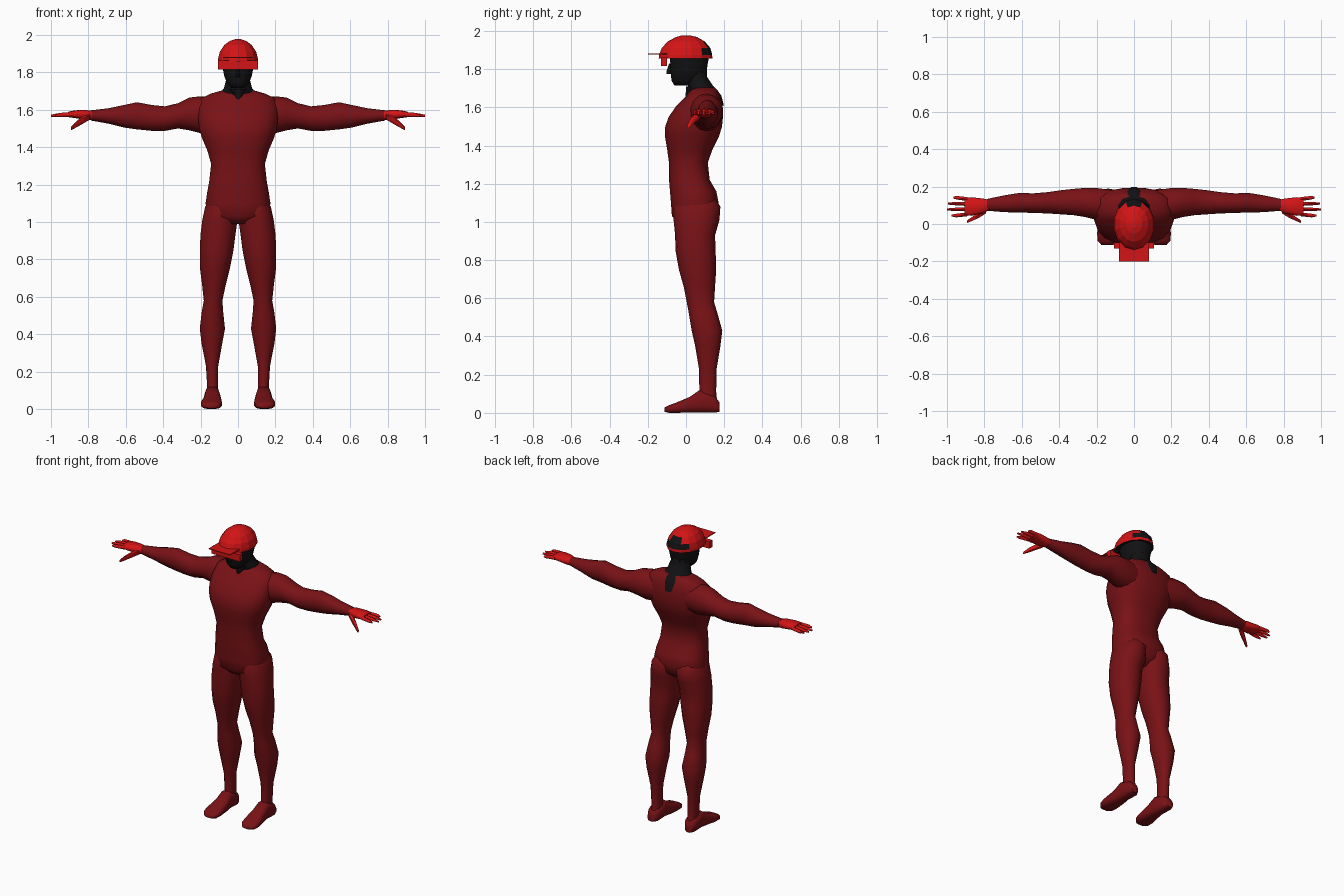
import bpy, bmesh, math


def material(name, rgb):
    m = bpy.data.materials.new(name)
    m.diffuse_color = (*rgb, 1)
    return m


SUIT = material("dark red suit", (0.19, 0.006, 0.008))
RED = material("bright red", (0.65, 0.007, 0.008))
BLACK = material("black", (0.006, 0.006, 0.007))


def loft(name, axis, sections, mats, sides=16, power=2.0, mirror=False, smooth=60):
    """Closed tube; each section is (position, lo_a, hi_a, lo_b, hi_b) across the axis."""
    order = {"x": (0, 1, 2), "y": (1, 0, 2), "z": (2, 0, 1)}[axis]
    bm = bmesh.new()
    rings = []
    for pos, a0, a1, b0, b1 in sections:
        ring = []
        for i in range(sides):
            t = 2 * math.pi * (i + 0.5) / sides
            c, s = math.cos(t), math.sin(t)
            c = math.copysign(abs(c) ** (2 / power), c)
            s = math.copysign(abs(s) ** (2 / power), s)
            co = [0, 0, 0]
            co[order[0]] = pos
            co[order[1]] = (a0 + a1) / 2 + (a1 - a0) / 2 * c
            co[order[2]] = (b0 + b1) / 2 + (b1 - b0) / 2 * s
            ring.append(bm.verts.new(co))
        rings.append(ring)
    for r, q in zip(rings, rings[1:]):
        for i in range(sides):
            j = (i + 1) % sides
            bm.faces.new((r[i], r[j], q[j], q[i]))
    bm.faces.new(rings[0][::-1])
    bm.faces.new(rings[-1])
    bmesh.ops.recalc_face_normals(bm, faces=bm.faces)
    me = bpy.data.meshes.new(name)
    bm.to_mesh(me)
    bm.free()
    ob = bpy.data.objects.new(name, me)
    bpy.context.collection.objects.link(ob)
    for m in mats:
        me.materials.append(m)
    if smooth:
        bpy.ops.object.select_all(action="DESELECT")
        ob.select_set(True)
        bpy.context.view_layer.objects.active = ob
        bpy.ops.object.shade_smooth_by_angle(angle=math.radians(smooth))
    if mirror:
        ob.modifiers.new("mirror", "MIRROR")
    return ob


def box(name, x, y, z, mat):
    return loft(name, "z", [(z[0], *x, *y), (z[1], *x, *y)], [mat],
                sides=4, power=200, smooth=0)


# Torso: pelvis, narrow waist, broad chest, sloping shoulders
torso = [(0.99, 0.06, -0.04, 0.10), (1.03, 0.165, -0.075, 0.155), (1.10, 0.175, -0.08, 0.172),
         (1.16, 0.166, -0.085, 0.16), (1.22, 0.155, -0.09, 0.125), (1.31, 0.145, -0.09, 0.115),
         (1.38, 0.165, -0.10, 0.14), (1.45, 0.195, -0.112, 0.175), (1.50, 0.21, -0.11, 0.19),
         (1.55, 0.215, -0.092, 0.195), (1.61, 0.215, -0.05, 0.193), (1.66, 0.20, 0.0, 0.178),
         (1.685, 0.15, 0.02, 0.165), (1.705, 0.08, 0.04, 0.15)]
loft("torso", "z", [(z, -w, w, f, b) for z, w, f, b in torso], [SUIT], sides=20, power=2.5)

# Arms stretched sideways
loft("arm", "x", [(0.10, 0.02, 0.18, 1.48, 1.66), (0.20, 0.02, 0.195, 1.475, 1.672),
                  (0.26, 0.035, 0.195, 1.49, 1.665), (0.32, 0.045, 0.19, 1.50, 1.635),
                  (0.39, 0.05, 0.182, 1.487, 1.618), (0.46, 0.055, 0.172, 1.487, 1.625),
                  (0.54, 0.058, 0.165, 1.495, 1.64), (0.61, 0.06, 0.168, 1.505, 1.625),
                  (0.69, 0.062, 0.155, 1.525, 1.608), (0.785, 0.07, 0.135, 1.542, 1.597)],
     [SUIT], sides=14, mirror=True)

# Hands
loft("palm", "x", [(0.77, 0.075, 0.13, 1.545, 1.592), (0.81, 0.055, 0.138, 1.545, 1.598),
                   (0.87, 0.042, 0.145, 1.555, 1.597), (0.905, 0.046, 0.142, 1.56, 1.59)],
     [RED], sides=10, power=2.6, mirror=True)
for n, (y0, y1, tip) in enumerate([(0.052, 0.045, 0.975), (0.08, 0.078, 1.0),
                                   (0.107, 0.109, 0.995), (0.133, 0.141, 0.965)]):
    loft(f"finger_{n + 1}", "x", [(0.89, y0 - 0.012, y0 + 0.012, 1.562, 1.588),
                                  (0.95, y1 - 0.011, y1 + 0.011, 1.56, 1.583),
                                  (tip, y1 - 0.006, y1 + 0.006, 1.562, 1.574)],
         [RED], sides=6, mirror=True)
loft("thumb", "x", [(0.79, 0.055, 0.09, 1.548, 1.58), (0.83, 0.03, 0.065, 1.525, 1.565),
                    (0.865, 0.015, 0.04, 1.505, 1.538), (0.893, 0.004, 0.02, 1.49, 1.508)],
     [RED], sides=6, mirror=True)

# Legs with rounded buttocks, knees and calves
loft("leg", "z", [(1.14, 0.03, 0.14, -0.04, 0.14), (1.08, 0.0, 0.178, -0.065, 0.18),
                  (1.01, 0.0, 0.193, -0.065, 0.175), (0.93, 0.012, 0.203, -0.057, 0.152),
                  (0.85, 0.022, 0.206, -0.055, 0.155), (0.75, 0.042, 0.205, -0.037, 0.158),
                  (0.66, 0.065, 0.193, -0.012, 0.152), (0.58, 0.082, 0.184, 0.004, 0.147),
                  (0.52, 0.078, 0.195, 0.015, 0.165), (0.43, 0.068, 0.206, 0.03, 0.19),
                  (0.35, 0.083, 0.196, 0.048, 0.18), (0.23, 0.105, 0.172, 0.068, 0.16),
                  (0.11, 0.106, 0.165, 0.07, 0.158), (0.04, 0.10, 0.17, 0.06, 0.165)],
     [SUIT], sides=14, power=2.2, mirror=True)
loft("foot", "y", [(0.176, 0.115, 0.165, 0.005, 0.055), (0.15, 0.097, 0.178, 0.0, 0.09),
                   (0.07, 0.097, 0.178, 0.0, 0.12), (0.02, 0.09, 0.185, 0.0, 0.085),
                   (-0.05, 0.085, 0.199, 0.0, 0.055), (-0.09, 0.09, 0.195, 0.0, 0.04),
                   (-0.112, 0.11, 0.175, 0.005, 0.028)],
     [SUIT], sides=12, power=3, mirror=True)

# Black head and neck, flaring over the upper back
loft("neck", "z", [(1.61, -0.05, 0.05, 0.08, 0.2), (1.66, -0.08, 0.08, 0.03, 0.188),
                   (1.69, -0.098, 0.098, 0.012, 0.167), (1.715, -0.078, 0.078, 0.008, 0.142),
                   (1.76, -0.066, 0.066, 0.0, 0.112), (1.82, -0.066, 0.066, 0.0, 0.112)],
     [BLACK], sides=12)
loft("collar_point", "z", [(1.65, -0.012, 0.012, -0.005, 0.08), (1.71, -0.05, 0.05, -0.004, 0.08)],
     [BLACK], sides=8)
loft("head", "z", [(1.715, -0.035, 0.035, -0.062, 0.02), (1.74, -0.06, 0.06, -0.078, 0.07),
                   (1.78, -0.076, 0.076, -0.083, 0.11), (1.83, -0.086, 0.086, -0.085, 0.117),
                   (1.87, -0.09, 0.09, -0.09, 0.125)],
     [BLACK], sides=12, power=2.3)
loft("nose", "z", [(1.775, -0.014, 0.014, -0.102, -0.06), (1.79, -0.013, 0.013, -0.102, -0.06),
                   (1.83, -0.006, 0.006, -0.088, -0.06)], [BLACK], sides=6)

# Faceted cap with a black opening at the back
cap = loft("cap", "z", [(1.856, -0.11, 0.11, -0.143, 0.138), (1.875, -0.109, 0.109, -0.141, 0.137),
                        (1.91, -0.10, 0.10, -0.127, 0.128), (1.945, -0.076, 0.076, -0.096, 0.098),
                        (1.968, -0.045, 0.045, -0.052, 0.057), (1.977, -0.015, 0.015, -0.02, 0.02)],
           [RED, BLACK], sides=14, smooth=0)
for p in cap.data.polygons:
    c = p.center
    if p.normal.z < -0.9 or (c.y > 0.09 and 1.87 < c.z < 1.95 and abs(c.x) < 0.07):
        p.material_index = 1

# Thin peak and the visor band below it
box("cap_peak", (-0.08, 0.08), (-0.2, -0.1), (1.877, 1.882), RED)
box("visor_band", (-0.106, 0.106), (-0.132, -0.1), (1.815, 1.862), RED)
